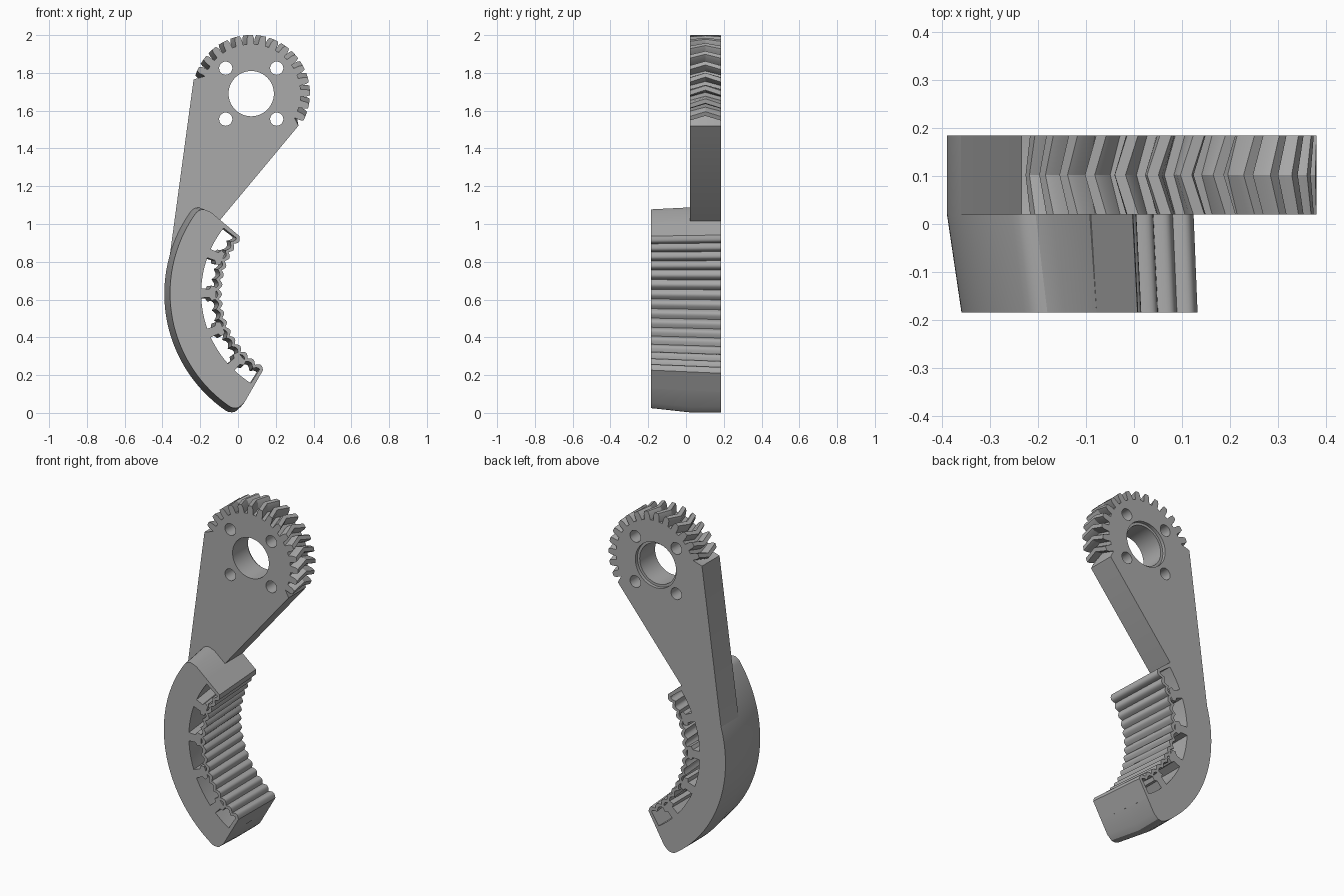
import bpy, bmesh, math
from math import cos, sin, radians, pi, sqrt

if "Cube" in bpy.data.objects:
    bpy.data.objects.remove(bpy.data.objects["Cube"])

grey = bpy.data.materials.new("plain grey")
grey.use_nodes = True
grey.diffuse_color = (0.4, 0.4, 0.4, 1)
grey.node_tree.nodes["Principled BSDF"].inputs["Base Color"].default_value = (0.4, 0.4, 0.4, 1)

FRONT, STEP, BACK = -0.185, 0.02, 0.185   # depth planes
GRIP = (0.36, 0.63)                       # centre of the grip arc
HUB = (0.07, 1.69)                        # centre of the gear
START, END = 140, 240                     # grip arc in degrees


def polar(centre, r, deg):
    a = radians(deg)
    return (centre[0] + r * cos(a), centre[1] + r * sin(a))


def steps(a, b, n):
    return [a + (b - a) * i / n for i in range(n + 1)]


def taper(points, s=0.97, cx=0.62, cz=0.75):
    return [(cx + (x - cx) * s, cz + (z - cz) * s) for x, z in points]


def smooth(ob):
    bpy.ops.object.select_all(action='DESELECT')
    ob.select_set(True)
    bpy.context.view_layer.objects.active = ob
    bpy.ops.object.shade_smooth_by_angle(angle=radians(28))


def loft(name, sections):
    """Skin matching x-z outlines placed along y, with closed ends."""
    bm = bmesh.new()
    rings = [[bm.verts.new((x, y, z)) for x, z in pts] for y, pts in sections]
    for a, b in zip(rings, rings[1:]):
        for i in range(len(a)):
            j = (i + 1) % len(a)
            bm.faces.new((a[i], a[j], b[j], b[i]))
    bm.faces.new(rings[0])
    bm.faces.new(rings[-1])
    bmesh.ops.recalc_face_normals(bm, faces=bm.faces)
    mesh = bpy.data.meshes.new(name)
    bm.to_mesh(mesh)
    bm.free()
    mesh.materials.append(grey)
    ob = bpy.data.objects.new(name, mesh)
    bpy.context.collection.objects.link(ob)
    return ob


def drill(ob, x, z, r, y, depth, sides):
    bpy.ops.mesh.primitive_cylinder_add(vertices=sides, radius=r, depth=depth,
                                        location=(x, y, z), rotation=(pi / 2, 0, 0))
    cutter = bpy.context.object
    cutter.name = "hole_cutter"
    cutter.hide_render = True
    cutter.data.materials.append(grey)
    mod = ob.modifiers.new("hole", 'BOOLEAN')
    mod.operation, mod.solver, mod.object = 'DIFFERENCE', 'EXACT', cutter
    bpy.context.view_layer.objects.active = ob
    bpy.ops.object.modifier_apply(modifier=mod.name)
    bpy.data.objects.remove(cutter)


# Arm plate with a herringbone gear sector at its top
def arm_outline(twist):
    pts = []
    pitch = 360 / 28
    for i in range(15):
        mid = -25 + i * pitch + twist
        for r, off in ((0.262, -0.33), (0.295, -0.27), (0.311, -0.17),
                       (0.311, 0.17), (0.295, 0.27), (0.262, 0.33)):
            pts.append(polar(HUB, r, mid + off * pitch))
    pts += [(-0.235, 1.765)]
    pts += [polar(GRIP, 0.748, a) for a in (165, 168)]
    pts += [polar(GRIP, 0.66, 165), polar(GRIP, 0.62, 146), polar(GRIP, 0.6, START)]
    pts += [(0.32, 1.52)]
    return pts


arm = loft("gear_arm", [(STEP, arm_outline(0)),
                        ((STEP + BACK) / 2, arm_outline(5)),
                        (BACK, arm_outline(0))])
drill(arm, *HUB, 0.12, 0.1, 0.5, 48)
drill(arm, *HUB, 0.135, BACK, 0.04, 48)
for sx in (-1, 1):
    for sz in (-1, 1):
        drill(arm, HUB[0] + sx * 0.135, HUB[1] + sz * 0.135, 0.035, 0.1, 0.5, 24)
smooth(arm)

# Curved grip body: rounded outer ends, flared studs along the inner edge
OUTER, INNER, ROUND = 0.75, 0.58, 0.06


def outer_radius(deg):
    d = min(deg - START, END - deg) * radians(OUTER)
    if d >= ROUND:
        return OUTER
    return OUTER - ROUND + sqrt(max(0, ROUND ** 2 - (ROUND - d) ** 2))


body = [polar(GRIP, outer_radius(a), a) for a in steps(START, END, 100)]
edge = END
for stud in (224, 202, 180, 158):
    body += [polar(GRIP, INNER, a) for a in steps(edge, stud + 2.5, 6)]
    body += [polar(GRIP, r, stud + w) for r, w in
             ((0.535, 2.5), (0.525, 4.5), (0.5, 3.8), (0.5, -3.8), (0.525, -4.5), (0.535, -2.5))]
    edge = stud - 2.5
body += [polar(GRIP, INNER, a) for a in steps(edge, START, 6)]
smooth(loft("grip_body", [(FRONT, taper(body)), (STEP, body), (BACK, body)]))

# Thin scalloped liner, closed to the body by a wall at each end
WALL = 2.2


def scallop(deg):
    return 0.485 - 0.018 * abs(sin(pi * 16 * (deg - START) / (END - START)))


liner = [polar(GRIP, 0.6, START)]
liner += [polar(GRIP, scallop(a), a) for a in steps(START, END, 128)]
liner += [polar(GRIP, 0.6, END), polar(GRIP, 0.6, END - WALL)]
liner += [polar(GRIP, scallop(a) + 0.022, a) for a in steps(END - WALL, START + WALL, 122)]
liner += [polar(GRIP, 0.6, START + WALL)]
smooth(loft("scalloped_liner", [(FRONT, taper(liner)), (BACK, liner)]))
